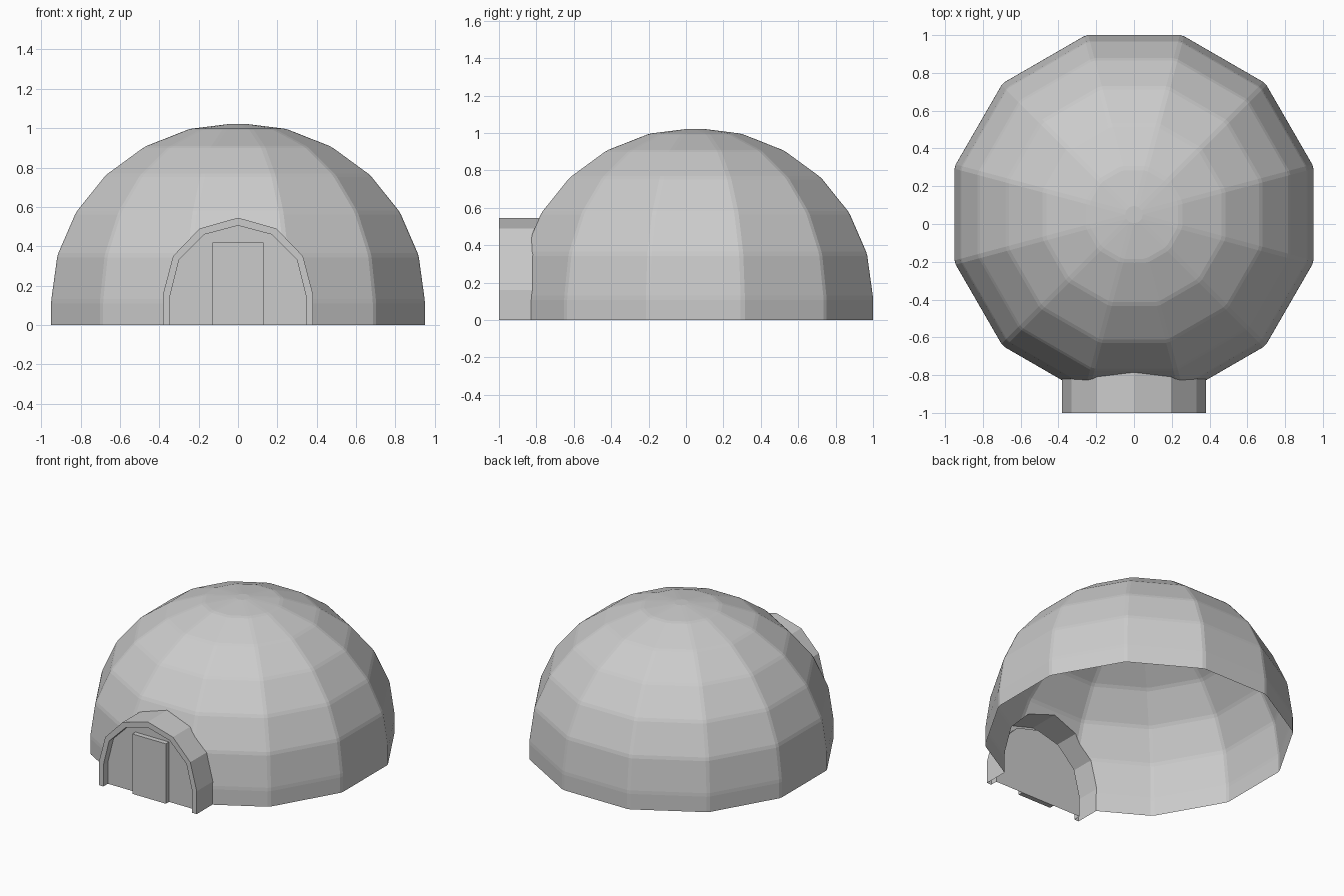
import bpy, bmesh
from math import sin, cos, pi, radians
from mathutils import Vector

cube = bpy.data.objects.get("Cube")
if cube:
    bpy.data.objects.remove(cube, do_unlink=True)

# One plain grey for the whole building
grey = bpy.data.materials.new("plain_grey")
grey.use_nodes = True
colour = (0.6, 0.6, 0.6, 1)
grey.diffuse_color = colour
grey.node_tree.nodes["Principled BSDF"].inputs["Base Color"].default_value = colour


def make_object(name, bm):
    bmesh.ops.recalc_face_normals(bm, faces=bm.faces[:])
    mesh = bpy.data.meshes.new(name)
    bm.to_mesh(mesh)
    bm.free()
    mesh.materials.append(grey)
    obj = bpy.data.objects.new(name, mesh)
    bpy.context.collection.objects.link(obj)
    return obj


# Dome: twelve-sided half sphere on a short upright skirt
SIDES, STEPS = 12, 6
RADIUS = 0.95 / cos(pi / SIDES)
RISE, SPRING, CENTRE_Y, BELOW = 0.907, 0.12, 0.05, -0.2
profile = [(RADIUS, BELOW)]
for i in range(STEPS):
    a = radians(90) * i / STEPS
    profile.append((RADIUS * cos(a), SPRING + RISE * sin(a)))

bm = bmesh.new()
rings = []
for r, z in profile:
    angles = [2 * pi * (k + 0.5) / SIDES for k in range(SIDES)]
    rings.append([bm.verts.new((r * cos(a), CENTRE_Y + r * sin(a), z)) for a in angles])
apex = bm.verts.new((0, CENTRE_Y, SPRING + RISE))
for k in range(SIDES):
    n = (k + 1) % SIDES
    for low, high in zip(rings, rings[1:]):
        bm.faces.new((low[k], low[n], high[n], high[k]))
    bm.faces.new((rings[-1][k], rings[-1][n], apex))
bm.faces.new(rings[0][::-1])

# Softened panel edges, leaving the base rim sharp
panel_edges = [e for e in bm.edges if max(v.co.z for v in e.verts) > 0]
bmesh.ops.bevel(bm, geom=panel_edges, offset=0.012, segments=1,
                affect='EDGES', clamp_overlap=True)
dome = make_object("dome_and_entrance", bm)

# Entrance: faceted arch with a shallow recess in its front
FRONT, WALL, BACK, FOOT = -1.0, -0.95, -0.6, -0.1


def arch(half):
    """Full arch outline from the right half, foot to crown."""
    right = [(half[0][0], FOOT)] + half
    return right + [(-x, z) for x, z in reversed(right[:-1])]


outer = arch([(0.38, 0.16), (0.33, 0.35), (0.195, 0.49), (0, 0.545)])
inner = arch([(0.345, 0.15), (0.30, 0.33), (0.17, 0.46), (0, 0.505)])
bm = bmesh.new()
loops = [[bm.verts.new((x, y, z)) for x, z in outline]
         for outline, y in ((outer, BACK), (outer, FRONT), (inner, FRONT), (inner, WALL))]
for a, b in zip(loops, loops[1:]):
    for i in range(len(a) - 1):
        bm.faces.new((a[i], a[i + 1], b[i + 1], b[i]))
bm.faces.new(loops[0])
bm.faces.new(loops[-1])
bm.faces.new([lp[0] for lp in loops] + [lp[-1] for lp in reversed(loops)])
entrance = make_object("entrance_helper", bm)

# Join both into one skin
join = dome.modifiers.new("join_entrance", 'BOOLEAN')
join.operation = 'UNION'
join.solver = 'EXACT'
join.object = entrance
bpy.context.view_layer.objects.active = dome
bpy.ops.object.modifier_apply(modifier=join.name)
bpy.data.objects.remove(entrance, do_unlink=True)

# Trim at ground level, leaving the underside open
bm = bmesh.new()
bm.from_mesh(dome.data)
bmesh.ops.bisect_plane(bm, geom=bm.verts[:] + bm.edges[:] + bm.faces[:],
                       plane_co=Vector((0, 0, 0)), plane_no=Vector((0, 0, 1)),
                       clear_inner=True)
bm.to_mesh(dome.data)
bm.free()

# Door slab standing proud of the recessed wall
bm = bmesh.new()
bmesh.ops.create_cube(bm, size=1)
bmesh.ops.scale(bm, vec=(0.26, 0.035, 0.42), verts=bm.verts[:])
bmesh.ops.translate(bm, vec=(0, WALL - 0.0175, 0.21), verts=bm.verts[:])
make_object("door", bm)
